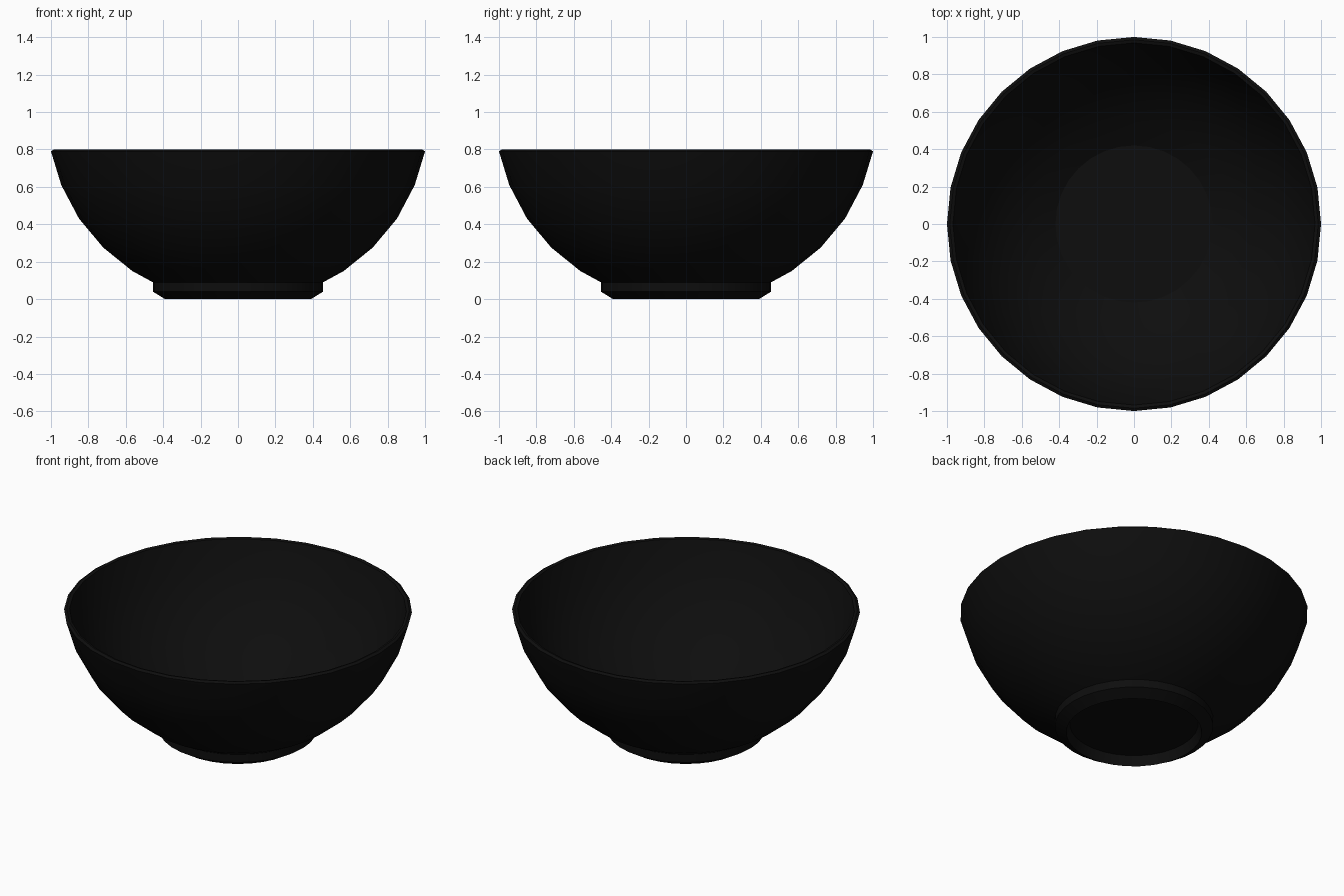
import bpy, bmesh, math

if "Cube" in bpy.data.objects:
    bpy.data.objects.remove(bpy.data.objects["Cube"])

SIDES = 32

# one flat colour
mat = bpy.data.materials.new("black glaze")
mat.diffuse_color = (0.0042, 0.0042, 0.0042, 1)
mat.use_nodes = True
mat.node_tree.nodes["Principled BSDF"].inputs["Base Color"].default_value = mat.diffuse_color

# half cross-section (radius, height): underside, foot, outer wall, rim, inner wall, floor
profile = [
    (0, 0.06), (0.37, 0.06), (0.39, 0.0), (0.455, 0.04), (0.455, 0.09),
    (0.565, 0.15), (0.72, 0.275), (0.85, 0.43), (0.945, 0.61), (1.0, 0.79),
    (0.985, 0.80), (0.968, 0.795),
    (0.915, 0.62), (0.82, 0.447), (0.695, 0.30), (0.545, 0.185),
    (0.42, 0.11), (0, 0.11),
]


def lathe(name, points, sides):
    """Spin a profile, open or closed on the axis, around z."""
    bm = bmesh.new()
    rings = []
    for r, z in points:
        n = 1 if r == 0 else sides
        rings.append([bm.verts.new((r * math.cos(2 * math.pi * i / sides),
                                    r * math.sin(2 * math.pi * i / sides), z))
                      for i in range(n)])
    for a, b in zip(rings, rings[1:]):
        for i in range(sides):
            j = (i + 1) % sides
            corners = [a[i % len(a)], a[j % len(a)], b[j % len(b)], b[i % len(b)]]
            bm.faces.new(list(dict.fromkeys(corners)))
    bmesh.ops.recalc_face_normals(bm, faces=bm.faces)
    mesh = bpy.data.meshes.new(name)
    bm.to_mesh(mesh)
    bm.free()
    obj = bpy.data.objects.new(name, mesh)
    bpy.context.collection.objects.link(obj)
    return obj


# bowl with foot ring
bowl = lathe("bowl", profile, SIDES)
bowl.data.materials.append(mat)
bpy.context.view_layer.objects.active = bowl
bowl.select_set(True)
bpy.ops.object.shade_smooth_by_angle(angle=math.radians(28))
